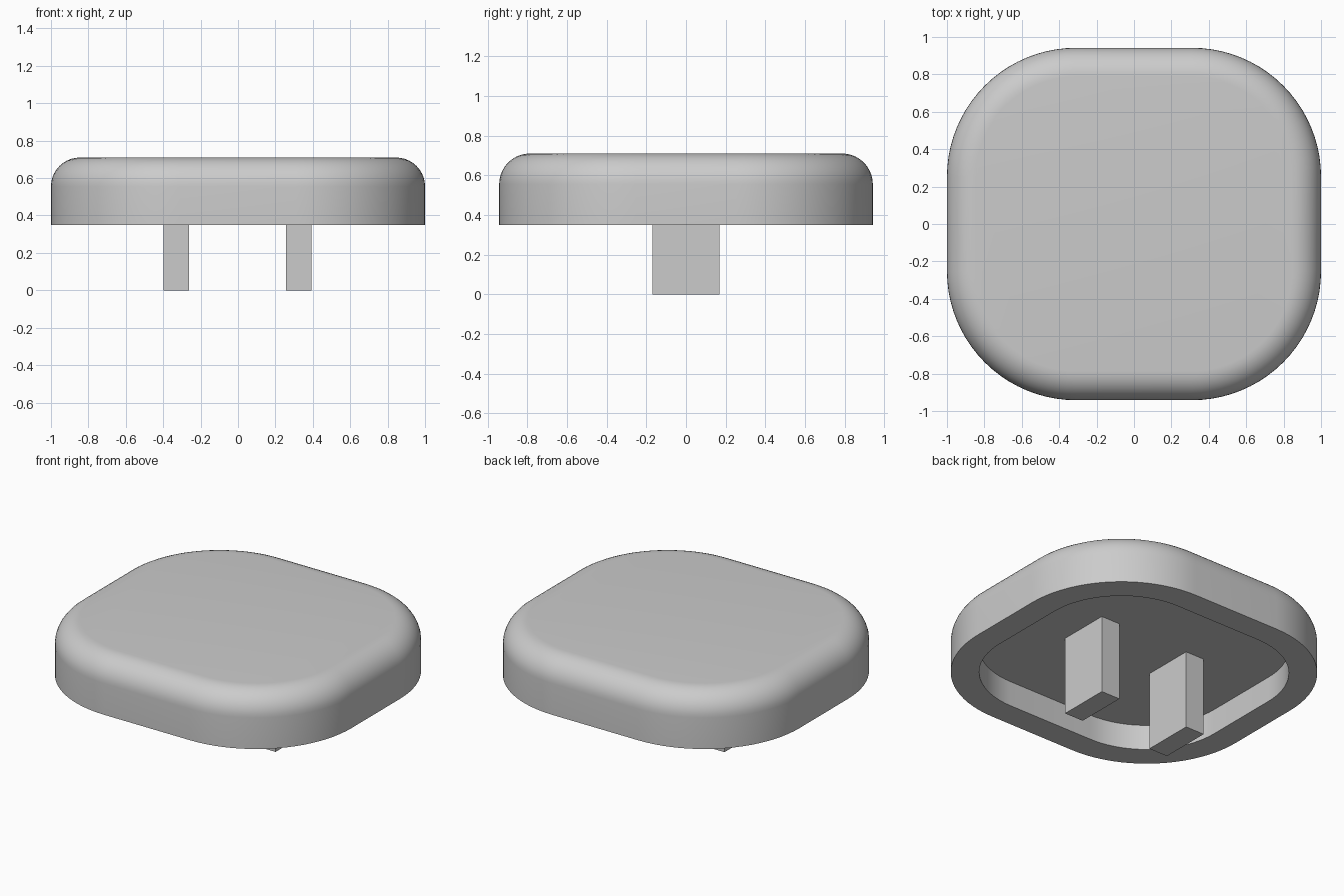
import bpy, bmesh, math

default = bpy.data.objects.get("Cube")
if default:
    bpy.data.objects.remove(default, do_unlink=True)

# Single plastic colour
grey = bpy.data.materials.new("light_grey_plastic")
grey.use_nodes = True
COLOUR = (0.6, 0.6, 0.6, 1)
grey.diffuse_color = COLOUR
grey.node_tree.nodes["Principled BSDF"].inputs["Base Color"].default_value = COLOUR

HALF_X, HALF_Y, CORNER = 1.0, 0.942, 0.69
BASE, CEILING, TOP = 0.35, 0.515, 0.71
WALL, FILLET = 0.169, 0.155
CORNER_STEPS, FILLET_STEPS = 20, 10


def finish(name, bm):
    bmesh.ops.recalc_face_normals(bm, faces=bm.faces[:])
    mesh = bpy.data.meshes.new(name)
    bm.to_mesh(mesh)
    bm.free()
    mesh.materials.append(grey)
    obj = bpy.data.objects.new(name, mesh)
    bpy.context.collection.objects.link(obj)
    return obj


def rounded_loop(bm, inset, z):
    """Rounded rectangle outline, moved inwards by inset."""
    verts = []
    radius = CORNER - inset
    for quarter, (sx, sy) in enumerate(((1, 1), (-1, 1), (-1, -1), (1, -1))):
        for i in range(CORNER_STEPS + 1):
            a = math.pi / 2 * (quarter + i / CORNER_STEPS)
            verts.append(bm.verts.new((sx * (HALF_X - CORNER) + radius * math.cos(a),
                                       sy * (HALF_Y - CORNER) + radius * math.sin(a), z)))
    return verts


# Cap shell: hollow underside, rim, outer wall, rounded shoulder, flat top
section = [(WALL, CEILING), (WALL, BASE), (0, BASE)]
for i in range(FILLET_STEPS + 1):
    a = math.pi / 2 * i / FILLET_STEPS
    section.append((FILLET * (1 - math.cos(a)), TOP - FILLET * (1 - math.sin(a))))

bm = bmesh.new()
loops = [rounded_loop(bm, inset, z) for inset, z in section]
for low, high in zip(loops, loops[1:]):
    for i in range(len(low)):
        j = (i + 1) % len(low)
        bm.faces.new((low[i], low[j], high[j], high[i]))
bm.faces.new(loops[0])
bm.faces.new(loops[-1])
cap = finish("cap_shell", bm)

bpy.ops.object.select_all(action='DESELECT')
cap.select_set(True)
bpy.context.view_layer.objects.active = cap
bpy.ops.object.shade_smooth_by_angle(angle=math.radians(30))

# Two mounting prongs hanging from the ceiling
for name, x in (("left_prong", 0.324), ("right_prong", -0.33)):
    bm = bmesh.new()
    bmesh.ops.create_cube(bm, size=1)
    bmesh.ops.scale(bm, vec=(0.136, 0.34, CEILING), verts=bm.verts)
    bmesh.ops.translate(bm, vec=(x, 0, CEILING / 2), verts=bm.verts)
    finish(name, bm)
